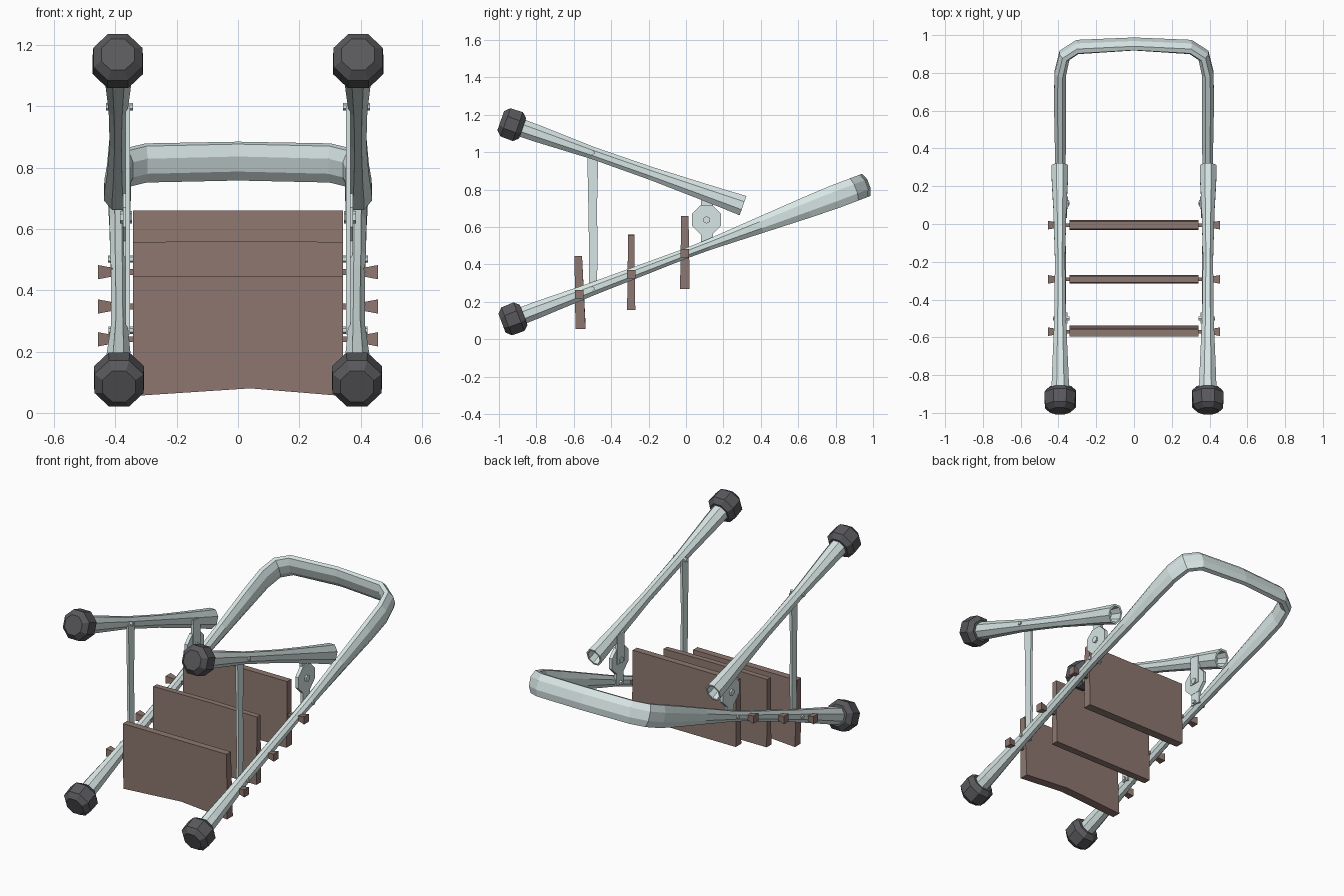
import bpy, bmesh, math
from mathutils import Vector as V, Matrix

if "Cube" in bpy.data.objects:
    bpy.data.objects.remove(bpy.data.objects["Cube"])


def material(name, rgb):
    m = bpy.data.materials.new(name)
    m.diffuse_color = (*rgb, 1)
    m.use_nodes = True
    m.node_tree.nodes["Principled BSDF"].inputs["Base Color"].default_value = m.diffuse_color
    return m


STEEL = material("pale_steel", (0.68, 0.79, 0.78))
RUBBER = material("dark_rubber", (0.10, 0.10, 0.11))
WOOD = material("brown_tread", (0.27, 0.185, 0.16))


def finish(name, bm, mat, mirror=True):
    bmesh.ops.recalc_face_normals(bm, faces=bm.faces[:])
    me = bpy.data.meshes.new(name)
    bm.to_mesh(me)
    bm.free()
    me.materials.append(mat)
    ob = bpy.data.objects.new(name, me)
    bpy.context.collection.objects.link(ob)
    if mirror:
        ob.modifiers.new("mirror", 'MIRROR').use_mirror_merge = False
    return ob


def sweep(name, stations, normal, mat, mirror=True, axis=None, sides=8):
    """Skin rings (centre, half width, half height) along a path."""
    bm = bmesh.new()
    rings = []
    n = len(stations)
    for i, (p, a, b) in enumerate(stations):
        t = axis or (stations[min(i + 1, n - 1)][0] - stations[max(i - 1, 0)][0])
        side = t.cross(normal).normalized()
        ring = []
        for k in range(sides):
            ang = 2 * math.pi * (k + 0.5) / sides
            r = 1 / math.cos(math.pi / sides)
            r = 1 + (r - 1) * 0.5
            ring.append(bm.verts.new(p + side * a * r * math.cos(ang)
                                     + normal * b * r * math.sin(ang)))
        rings.append(ring)
    for r0, r1 in zip(rings, rings[1:]):
        for k in range(sides):
            j = (k + 1) % sides
            bm.faces.new((r0[k], r0[j], r1[j], r1[k]))
    bm.faces.new(rings[0])
    bm.faces.new(rings[-1])
    return finish(name, bm, mat, mirror)


def plate(name, outline, x0, x1, mat=STEEL):
    """Extrude a (y, z) outline between two x positions."""
    bm = bmesh.new()
    f = bm.faces.new([bm.verts.new((x0, y, z)) for y, z in outline])
    ext = bmesh.ops.extrude_face_region(bm, geom=[f])['geom']
    for v in ext:
        if isinstance(v, bmesh.types.BMVert):
            v.co.x = x1
    return finish(name, bm, mat)


def circle(y, z, r, n=8):
    return [(y + r * math.cos(2 * math.pi * (k + .5) / n),
             z + r * math.sin(2 * math.pi * (k + .5) / n)) for k in range(n)]


# U-shaped main frame, lying on a sloped plane
def rail_z(y):
    return 0.459 + 0.38 * y


half = [(.39, -.92, .046, .048), (.39, -.8, .043, .047), (.387, -.5, .029, .036),
        (.388, 0, .027, .028), (.39, .12, .028, .03), (.39, .4, .03, .046),
        (.392, .65, .033, .06), (.39, .8, .032, .066), (.368, .893, .032, .066),
        (.30, .937, .032, .066)]
path = half + [(0, .953, .028, .066)] + [(-x, y, a, b) for x, y, a, b in half[::-1]]
rail_dir = V((0, 1, .38)).normalized()
rail_n = V((0, -rail_dir.z, rail_dir.y))
sweep("main_frame", [(V((x, y, rail_z(y))), a, b) for x, y, a, b in path],
      rail_n, STEEL, mirror=False)

# Folding legs, flared towards both ends, with a hollow end
leg_a, leg_b = V((.39, -.93, 1.147)), V((.393, .305, .714))
leg_dir = (leg_b - leg_a).normalized()
leg_dir.x = 0
leg_dir.normalize()
leg_n = V((0, -leg_dir.z, leg_dir.y))
leg = [(0, .05, .05), (.1, .046, .048), (.35, .032, .034), (.6, .028, .036),
       (.82, .036, .046), (.93, .044, .052), (1, .046, .057),
       (1, .036, .046), (.94, .03, .036)]
sweep("folding_leg", [(leg_a.lerp(leg_b, t), a, b) for t, a, b in leg],
      leg_n, STEEL, axis=leg_dir)

# Chunky rubber feet
for name, c, d, n in (("frame_foot", V((.388, -.926, .108)), rail_dir, rail_n),
                      ("leg_foot", V((.392, -.932, 1.148)), leg_dir, leg_n)):
    prof = [(-.062, .056), (-.035, .083), (.035, .085), (.062, .06)]
    sweep(name, [(c + d * s, r, r) for s, r in prof], n, RUBBER, axis=d)

# Spreader straps
plate("spreader_strap", [(-.52, .255), (-.478, .255), (-.472, .45), (-.476, .7),
                         (-.468, 1.0), (-.528, 1.0), (-.522, .7), (-.518, .45)],
      .352, .367)

# Hinge disc, its hub and bracket plates
plate("hinge_disc", circle(.11, .638, .084), .355, .375)
plate("hinge_hub", circle(.11, .638, .02, 6), .345, .385)
plate("hinge_lower_plate", [(.08, .49), (.145, .49), (.145, .58), (.08, .58)], .357, .373)
plate("hinge_upper_plate", [(.08, .62), (.145, .62), (.145, .79), (.08, .80)], .35, .366)

# Rivets through rails and legs
for i, (y, z, x1) in enumerate(((-.5, .27, .423), (.11, .502, .424), (-.5, .998, .43))):
    plate(f"rivet_{i + 1}", circle(y, z, .012, 6), .342, x1)

# Treads with a slightly bent middle, and flared end pegs
treads = [(-.57, .055, .445, .027, .025, 0), (-.293, .155, .557, .022, .0, .004),
          (-.006, .268, .66, .026, .0, 0)]
for i, (y, z0, z1, h, rise, crown) in enumerate(treads):
    bm = bmesh.new()
    lean = -.006 if i == 0 else 0
    rings = []
    for x in (-.342, .04, .342):
        mid = 1 if x == .04 else 0
        rings.append([bm.verts.new(co) for co in (
            (x, y - h - lean, z0 + rise * mid), (x, y + h - lean, z0 + rise * mid),
            (x, y + h * .75 + lean, z1 + crown * mid), (x, y - h * .75 + lean, z1 + crown * mid))])
    for a, b in zip(rings, rings[1:]):
        for k in range(4):
            j = (k + 1) % 4
            bm.faces.new((a[k], a[j], b[j], b[k]))
    bm.faces.new(rings[0])
    bm.faces.new(rings[-1])
    finish(f"tread_{i + 1}", bm, WOOD, mirror=False)

    z = (.24, .347, .459)[i]
    sweep(f"tread_peg_{i + 1}", [(V((x, y, z)), w, w) for x, w in
                                 ((.335, .011), (.405, .012), (.415, .018), (.456, .027))],
          V((0, 0, 1)), WOOD, axis=V((1, 0, 0)), sides=4)
